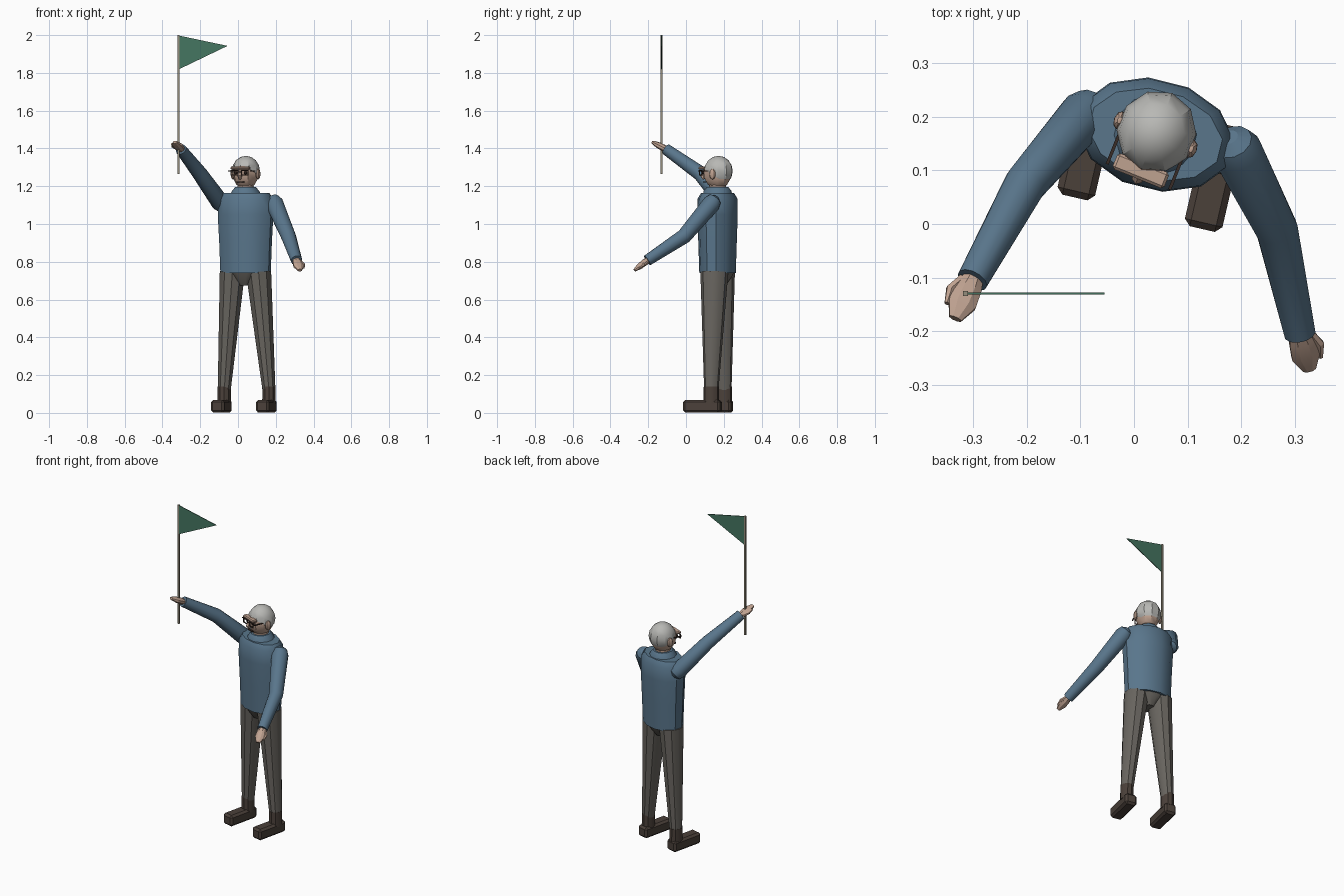
import bpy, bmesh, math
from mathutils import Vector, Matrix

if "Cube" in bpy.data.objects:
    bpy.data.objects.remove(bpy.data.objects["Cube"])

def mat(name, rgb):
    m = bpy.data.materials.new(name)
    m.diffuse_color = (*rgb, 1)
    m.use_nodes = True
    m.node_tree.nodes["Principled BSDF"].inputs["Base Color"].default_value = m.diffuse_color
    return m

SHIRT = mat("shirt_blue", (0.10, 0.18, 0.26))
TROUSER = mat("trouser_grey", (0.14, 0.13, 0.115))
SHOE = mat("shoe_brown", (0.07, 0.052, 0.042))
SKIN = mat("skin", (0.52, 0.36, 0.28))
HAIR = mat("hair_grey", (0.48, 0.48, 0.46))
FLAG = mat("flag_green", (0.06, 0.18, 0.12))
POLE = mat("pole_wood", (0.30, 0.27, 0.20))
DARK = mat("dark", (0.04, 0.025, 0.02))

BODY = Matrix.Translation((0.04, 0.167, 0)) @ Matrix.Rotation(math.radians(-14), 4, 'Z')
HEAD = Matrix.Translation((0.04, 0.167, 0)) @ Matrix.Rotation(math.radians(-22), 4, 'Z')

def finish(name, bm, m, smooth=35, world=Matrix()):
    bmesh.ops.recalc_face_normals(bm, faces=bm.faces)
    me = bpy.data.meshes.new(name)
    bm.to_mesh(me)
    bm.free()
    me.materials.append(m)
    ob = bpy.data.objects.new(name, me)
    bpy.context.collection.objects.link(ob)
    ob.matrix_world = world
    if smooth:
        bpy.ops.object.select_all(action='DESELECT')
        ob.select_set(True)
        bpy.context.view_layer.objects.active = ob
        bpy.ops.object.shade_smooth_by_angle(angle=math.radians(smooth))
    return ob

def loft(name, rings, m, sides=10, smooth=35, world=Matrix(), hint=(0, 0, 1)):
    """Tube through rings of (centre, half width, half thickness)."""
    bm = bmesh.new()
    pts = [Vector(r[0]) for r in rings]
    loops = []
    for i, (c, rx, ry) in enumerate(rings):
        t = (pts[min(i + 1, len(pts) - 1)] - pts[max(i - 1, 0)]).normalized()
        s = t.cross(Vector(hint)).normalized()
        u = s.cross(t)
        loops.append([bm.verts.new(pts[i] + s * rx * math.cos(a) + u * ry * math.sin(a))
                      for a in (2 * math.pi * (k + 0.5) / sides for k in range(sides))])
    for a, b in zip(loops, loops[1:]):
        for k in range(sides):
            n = (k + 1) % sides
            bm.faces.new((a[k], a[n], b[n], b[k]))
    bm.faces.new(loops[0])
    bm.faces.new(loops[-1])
    return finish(name, bm, m, smooth, world)

def column(name, rings, m, world=BODY, sides=12):
    """Upright loft: rings of (x, y, z, half width, half depth)."""
    return loft(name, [((x, y, z), rx, ry) for x, y, z, rx, ry in rings], m, sides,
                world=world, hint=(0, 1, 0))

def ball(name, loc, size, m, world=HEAD, cut=None, seg=10):
    bm = bmesh.new()
    bmesh.ops.create_uvsphere(bm, u_segments=seg, v_segments=8, radius=1)
    bmesh.ops.transform(bm, verts=bm.verts, matrix=Matrix.Translation(loc) @ Matrix.Diagonal((*size, 1)))
    if cut:
        r = bmesh.ops.bisect_plane(bm, geom=bm.verts[:] + bm.edges[:] + bm.faces[:],
                                   plane_co=cut[0], plane_no=cut[1], clear_inner=True)
        bmesh.ops.holes_fill(bm, edges=[e for e in r['geom_cut'] if isinstance(e, bmesh.types.BMEdge)])
    return finish(name, bm, m, 30, world)

def box(name, loc, size, m, world=HEAD, bevel=0):
    bm = bmesh.new()
    bmesh.ops.create_cube(bm, size=1)
    bmesh.ops.transform(bm, verts=bm.verts, matrix=Matrix.Translation(loc) @ Matrix.Diagonal((*size, 1)))
    if bevel:
        bmesh.ops.bevel(bm, geom=bm.edges[:], offset=bevel, segments=1, affect='EDGES')
    return finish(name, bm, m, 0, world)

# torso, collar and pelvis
column("torso", [(0, 0, 0.74, 0.136, 0.094), (0, 0, 0.90, 0.142, 0.099), (0, 0, 1.05, 0.150, 0.104),
                 (0, 0, 1.135, 0.148, 0.102), (0, 0, 1.165, 0.128, 0.084)], SHIRT)
column("collar", [(0, 0, 1.15, 0.085, 0.078), (0, 0, 1.175, 0.072, 0.074), (0, 0, 1.195, 0.055, 0.058)], SHIRT)
column("neck", [(0, 0, 1.15, 0.045, 0.048), (0, 0, 1.23, 0.042, 0.045)], SKIN)
column("pelvis", [(0, 0, 0.75, 0.128, 0.086), (0, 0, 0.725, 0.085, 0.078), (0, 0, 0.675, 0.035, 0.045)], TROUSER)

# legs, ankles and shoes
for side, hip, ankle, foot in (("right", (-0.03, 0.185), (-0.073, 0.203), (-0.088, 0.147)),
                               ("left", (0.109, 0.150), (0.164, 0.134), (0.150, 0.088))):
    column(side + "_leg", [(*hip, 0.745, 0.070, 0.074), (*ankle, 0.12, 0.036, 0.038)], TROUSER, Matrix(), 10)
    column(side + "_ankle", [(*ankle, 0.05, 0.038, 0.041), (*ankle, 0.14, 0.036, 0.040)], SHOE, Matrix(), 10)
    turn = Matrix.Translation((*foot, 0)) @ Matrix.Rotation(math.radians(-13), 4, 'Z')
    box(side + "_shoe", (0, 0, 0.035), (0.072, 0.2, 0.068), SHOE, turn, 0.012)

# sleeves, hands and thumbs
for side, sh, el, wr, tip, inward in (
        ("right", (-0.093, 0.203, 1.112), (-0.203, 0.075, 1.268), (-0.302, -0.105, 1.395), (-0.334, -0.177, 1.434), 1),
        ("left", (0.193, 0.135, 1.108), (0.267, -0.010, 0.935), (0.310, -0.205, 0.807), (0.328, -0.272, 0.755), -1)):
    s, e, w, t = map(Vector, (sh, el, wr, tip))
    d = (e - s).normalized()
    loft(side + "_sleeve", [(s - d * 0.045, 0.016, 0.016), (s - d * 0.03, 0.038, 0.038), (s, 0.048, 0.048),
                            (e, 0.040, 0.040), (w, 0.030, 0.030)], SHIRT, 12)
    loft(side + "_hand", [(w.lerp(t, -0.15), 0.018, 0.016), (w.lerp(t, 0.2), 0.026, 0.018),
                          (w.lerp(t, 0.6), 0.029, 0.016), (w.lerp(t, 1), 0.013, 0.008)], SKIN, 8, 25)
    out = (t - w).cross(Vector((0, 0, 1))).normalized() * inward
    loft(side + "_thumb", [(w.lerp(t, 0.05) + out * 0.018, 0.009, 0.009),
                           (w.lerp(t, 0.4) + out * 0.030, 0.010, 0.010),
                           (w.lerp(t, 0.75) + out * 0.026, 0.005, 0.006)], SKIN, 6, 25)

# head and hair
ball("head", (0, 0, 1.27), (0.068, 0.077, 0.086), SKIN)
ball("hair", (0, 0.005, 1.28), (0.074, 0.079, 0.081), HAIR, cut=((0, 0, 1.258), (0, 0.6, 1)))

# face: brow, nose, mouth, glasses and ears
box("brow", (0, -0.073, 1.296), (0.104, 0.032, 0.016), SKIN, bevel=0.005)
loft("nose", [((0, -0.072, 1.285), 0.007, 0.008), ((0, -0.085, 1.255), 0.012, 0.015),
              ((0, -0.078, 1.238), 0.008, 0.008)], SKIN, 6, 25, HEAD, (0, 1, 0))
box("mouth", (0, -0.069, 1.222), (0.042, 0.010, 0.007), DARK)
box("glasses_bridge", (0, -0.086, 1.276), (0.024, 0.005, 0.005), DARK)
for side, k in (("right", -1), ("left", 1)):
    ball(side + "_ear", (k * 0.072, 0.0, 1.264), (0.011, 0.018, 0.028), SKIN, seg=8)
    ball(side + "_eye", (k * 0.028, -0.070, 1.272), (0.010, 0.008, 0.009), DARK, seg=8)
    for z in (1.260, 1.284):
        box(side + "_glasses_rim", (k * 0.029, -0.084, z), (0.040, 0.005, 0.005), DARK)
    for x in (0.010, 0.048):
        box(side + "_glasses_edge", (k * x, -0.084, 1.272), (0.004, 0.005, 0.028), DARK)
    box(side + "_glasses_arm", (k * 0.063, -0.045, 1.280), (0.006, 0.08, 0.005), DARK)

# flag and pole
column("flag_pole", [(-0.315, -0.13, 1.265, 0.0065, 0.0065), (-0.315, -0.13, 2.0, 0.0065, 0.0065)],
       POLE, Matrix(), 4)
bm = bmesh.new()
bm.faces.new([bm.verts.new(p) for p in ((-0.315, -0.13, 1.998), (-0.315, -0.13, 1.818), (-0.055, -0.13, 1.943))])
flag = finish("flag", bm, FLAG, 0)
thick = flag.modifiers.new("thickness", 'SOLIDIFY')
thick.thickness = 0.004
thick.offset = 0
